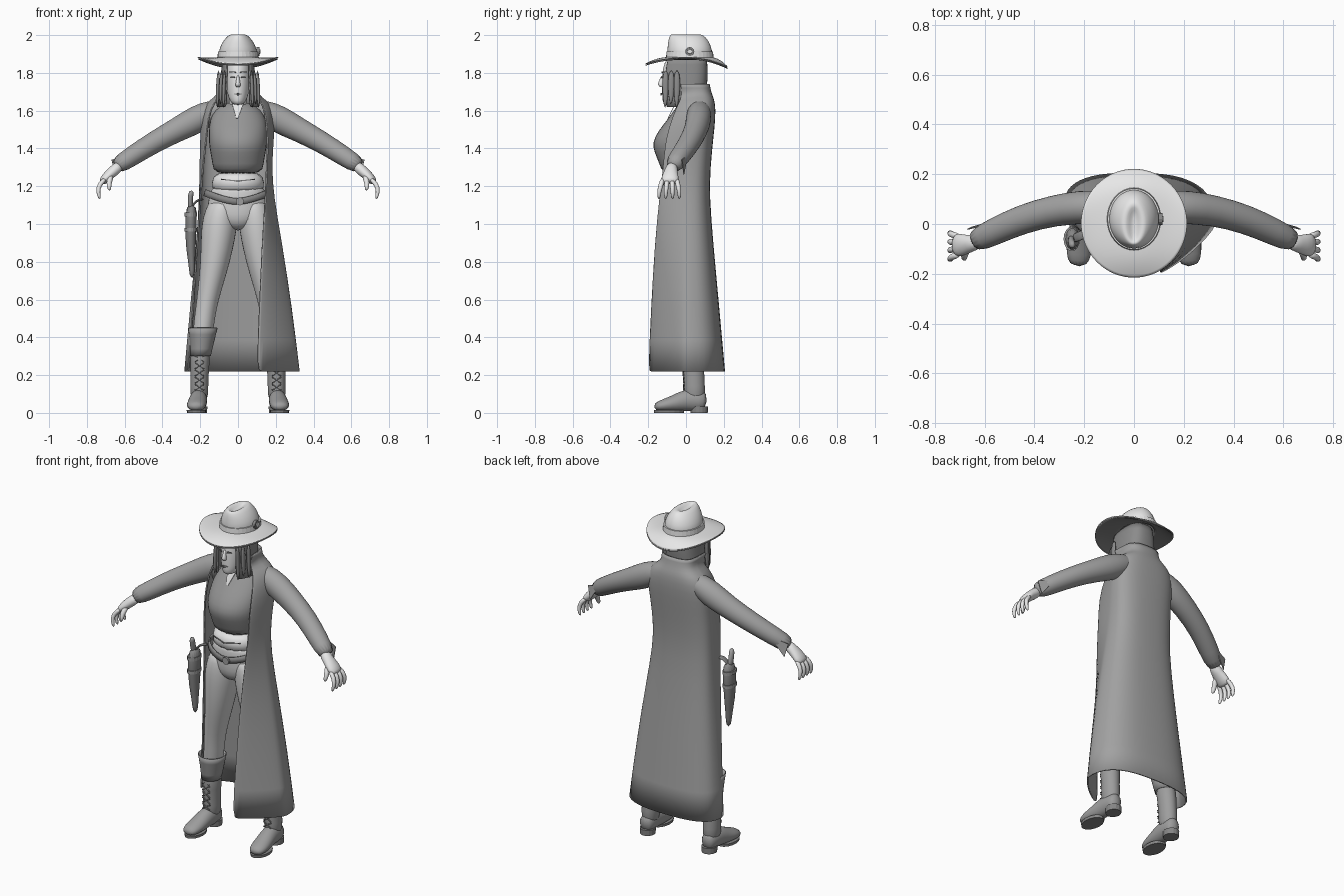
import bpy, bmesh, math
from mathutils import Vector

cube = bpy.data.objects.get("Cube")
if cube:
    bpy.data.objects.remove(cube, do_unlink=True)

UNIT = 0.01  # all sizes below are in hundredths
X, Y, Z = Vector((1, 0, 0)), Vector((0, 1, 0)), Vector((0, 0, 1))


def material(name, grey):
    mat = bpy.data.materials.new(name)
    mat.use_nodes = True
    colour = (grey, grey, grey, 1)
    mat.diffuse_color = colour
    mat.node_tree.nodes["Principled BSDF"].inputs["Base Color"].default_value = colour
    return mat


felt = material("pale felt", .85)
felt_shade = material("dark felt lining", .24)
skin = material("pale skin", .82)
cloth = material("coat grey", .36)
knit = material("sweater grey", .31)
denim = material("trouser grey", .66)
leather = material("boot leather", .34)
dark = material("dark leather", .24)
hair_mat = material("dark hair", .26)
linen = material("pale linen", .78)


def build(name, rows, mat, closed=True, caps=True, sub=1, thick=0):
    """Skin a list of point rows into one smooth surface."""
    bm = bmesh.new()
    grid = [[bm.verts.new(Vector(p) * UNIT) for p in row] for row in rows]
    n = len(grid[0])
    for low, high in zip(grid, grid[1:]):
        for i in range(n if closed else n - 1):
            j = (i + 1) % n
            bm.faces.new((low[i], low[j], high[j], high[i]))
    if closed and caps:
        bm.faces.new(grid[0])
        bm.faces.new(grid[-1])
    bmesh.ops.recalc_face_normals(bm, faces=bm.faces)
    for face in bm.faces:
        face.smooth = sub > 0
    mesh = bpy.data.meshes.new(name)
    bm.to_mesh(mesh)
    bm.free()
    mesh.materials.append(mat)
    obj = bpy.data.objects.new(name, mesh)
    bpy.context.collection.objects.link(obj)
    if sub:
        mod = obj.modifiers.new("Smooth", "SUBSURF")
        mod.levels = mod.render_levels = sub
    if thick:
        obj.modifiers.new("Thickness", "SOLIDIFY").thickness = thick * UNIT
    return obj


def loft(name, rows, mat, ref=None, n=16, **options):
    """Oval rings (x, y, z, width, depth), level or square to the path."""
    points = [Vector(r[:3]) for r in rows]
    rings = []
    for i, row in enumerate(rows):
        u, v = X, Y
        if ref:
            t = points[min(i + 1, len(rows) - 1)] - points[max(i - 1, 0)]
            u = t.cross(ref).normalized()
            v = u.cross(t).normalized()
        angles = [math.tau * k / n for k in range(n)]
        rings.append([points[i] + u * row[3] * math.cos(a) + v * row[-1] * math.sin(a)
                      for a in angles])
    return build(name, rings, mat, **options)


def pair(name, rows, mat, ref=None, **options):
    for side, s in (("left_", 1), ("right_", -1)):
        loft(side + name, [(r[0] * s, *r[1:]) for r in rows], mat, ref, **options)


def plate(name, points, mat, sides=(1, -1)):
    """Thin four-cornered plate, mirrored to both sides."""
    for s in sides:
        a, b, c, d = [(x * s, y, z) for x, y, z in points]
        build(name, [[a, b], [d, c]], mat, closed=False, sub=0, thick=.4)


def half_arc(z, back, side, s, power):
    """Curve from the back centre past the side to the front edge."""
    xs, ym, xf, yf = side
    steps = [math.pi / 2 * k / 6 for k in range(7)]
    rear = [(s * xs * math.sin(a) ** .75, ym + (back - ym) * max(math.cos(a), 0) ** .75, z)
            for a in steps]
    front = [(s * (xf + (xs - xf) * max(math.cos(a), 0) ** power),
              ym + (yf - ym) * math.sin(a) ** power, z) for a in steps[1:]]
    return rear + front


def wrap(name, rows, mat, power=1, thick=.8):
    """Open-fronted garment: rows of (z, back y, left side, right side)."""
    lines = [half_arc(z, back, sides[-1], -1, power)[::-1]
             + half_arc(z, back, sides[0], 1, power)[1:] for z, back, *sides in rows]
    return build(name, lines, mat, closed=False, thick=thick)


# Long coat with collar: closed over the left leg, swept back on the right
wrap("long_coat", [
    (174, 12.6, (11, 4, 11.5, -3)),
    (170, 13.4, (10.5, 5, 10, -2.5)),
    (167, 14.5, (12.5, 6, 10.5, -2.5)),
    (164, 15.5, (17.5, 6, 13, -4)),
    (157, 15.8, (20, 6, 15, -7), (20, 6, 16, -6)),
    (145, 14.5, (19, 4, 16, -11), (20, 4, 17, -8)),
    (130, 13, (18, 2, 15.5, -12), (20.5, 3, 19, -6)),
    (115, 12.5, (19, 0, 15, -14), (20.5, 3, 20, -4)),
    (90, 14.5, (23.5, 0, 13, -16.5), (22, 4, 22, -2)),
    (55, 17.8, (29, 0, 11.5, -18.5), (25.5, 5, 24, 0)),
    (22, 20.8, (33, 0, 10, -20), (28.5, 7, 26.5, 2)),
], cloth, power=1.6)

# Sleeves with a split cuff
pair("sleeve", [
    (5, 7, 162, 5, 4), (13, 7, 160, 6.3, 6), (21, 6.8, 155.8, 7, 7.8), (32, 5.5, 150, 6.3, 6.5),
    (45, 2, 143, 6, 5.8), (56, -3, 136, 5.5, 5.3), (65.5, -7.5, 129.8, 5, 4.8),
], cloth, Z)
plate("cuff_flap", [(52, 2, 138), (58, 1, 136), (65, -1, 126), (67, -2, 134)], cloth)

# Hands
pair("palm", [
    (62, -7, 131.5, 3), (66, -8, 128, 3.4, 3), (70, -8.5, 124.5, 4.9, 2.6), (72.5, -8.5, 121.5, 4.4, 2),
], skin, Z)
for k, name in enumerate(("little", "ring", "middle", "index")):
    y = -5 - 2.4 * k
    spread = 1.5 - 1.2 * k
    pair(name + "_finger", [
        (70, y, 124, 1.4), (73.5, y + spread * .5, 121, 1.4), (74.3, y + spread, 117, 1.2),
        (73, y + spread, 113, .8),
    ], skin, Y, n=8)
pair("thumb", [(67, -10, 126, 1.8), (68.5, -13, 122, 1.6), (68, -14.3, 117.5, 1)], skin, Y, n=8)

# Sweater, neck and waist
loft("sweater", [
    (0, -1.5, 126, 13.3, 11.3), (0, -2, 132, 13.8, 12.3), (0, -2.8, 138, 15, 14.3),
    (0, -3.2, 143, 15.8, 15), (0, -2, 149, 15.8, 13.2), (0, 1, 155, 15.3, 11.3),
    (0, 3, 160, 13, 9.6), (0, 3, 165, 6.5),
], knit)
loft("neck", [(0, 1, 158, 5), (0, 0, 165, 4.7), (0, -1, 172, 5)], skin)
plate("neck_opening", [(-3.2, -5.8, 164), (3, -5.8, 164), (0, -9.7, 156), (-1, -9.7, 156)], skin, sides=(1,))
loft("shirt_waist", [(0, -1.5, 116, 14.6, 11.5), (0, -1.5, 122, 14, 11.6),
                     (0, -1.5, 128, 13.5, 11.4)], linen)
plate("waist_strap", [(-9, -10.6, 123.4), (0, -13.3, 122.4), (0, -13.3, 123), (-9, -10.6, 124)], dark)

# Trousers
loft("trouser_hips", [
    (0, -1, 121, 13.5, 10), (0, -1, 117, 14.8, 10.8), (0, 0, 111, 16.6, 11.5),
    (0, 0, 105, 16.5, 11.4), (0, 0, 100, 12, 10), (0, 0, 96.5, 4, 6),
], denim)
pair("trouser_leg", [
    (7.5, 0, 114, 7, 9.5), (9, 0, 107, 8.8, 11.2), (9.8, 0, 100, 9.6, 11.4), (10.5, 0, 93, 9.3, 11),
    (12, 0, 80, 8, 9.5), (15, 1, 65, 6.4, 7.5), (17, 2, 55, 5.6, 6.6), (18.3, 3, 45, 5.6, 6.3),
    (20, 4, 30, 4.6, 5),
], denim)

# Slanted gun belt with buckle
angles = [math.tau * k / 24 for k in range(24)]
build("gun_belt", [[(r * math.cos(a) - .5, 12.6 * math.sin(a),
                     z + 5 * abs(math.cos(a)) ** 1.5) for a in angles]
                   for z, r in ((110, 18), (113.5, 17))], dark, caps=False, thick=.8)
loft("belt_buckle", [(1, -13.5, 112, 2.2), (1, -12, 112, 2.2)], leather, Z, n=8, sub=0)

# Holster and pistol
loft("holster", [
    (-24.5, -6, 111, 2.9, 4.8), (-25, -6, 100, 3.2, 4.8), (-25, -6, 87, 2.6, 3.6), (-24.5, -6, 80, 1.8, 2.2),
    (-24.3, -6, 71, 1.3, 1.6),
], dark, Y)
for z in (96, 104):
    loft("holster_band", [(-25, -6, z, 3.3, 4.9), (-25, -6, z + 2, 3.3, 4.9)], leather, sub=0)
loft("pistol_grip", [(-25, -6, 107, 1.5, 2), (-25.5, -7, 113, 1.4, 2), (-24.5, -9, 118, 1.6)], leather, Y, n=10)
loft("holster_strap", [(-18, -3, 113, .7, 2), (-22, -5, 113, .7, 2), (-25, -6, 108, .7, 2)], dark, Y, n=8)

# Boots
pair("boot_shaft", [
    (20.5, 4.5, 5, 4.8, 6), (20.5, 4.5, 14, 4.8, 5.6), (20.3, 4, 24, 5, 5.6), (19.8, 3, 35, 5.8, 6.5),
], leather)
pair("boot_cuff", [(19.8, 3, 30, 5.5, 6.2), (19, 2.5, 38, 6.6, 7.3), (18.6, 2, 45, 8, 8.2)],
     leather, caps=False, thick=.5)
pair("boot_foot", [
    (20.5, 11, 6, 3.5, 4.5), (20.7, 7, 6.5, 4.6, 5.8), (21, 0, 7, 4.8, 6), (21.6, -6, 5, 5.2, 4.4),
    (22.2, -12, 4, 5.3, 3.3), (22.4, -17, 3, 3.5, 2),
], leather, Z)
pair("boot_sole", [(22, -9, 0, 5, 7.8), (22, -9, 1.6, 5.2, 8)], dark, sub=0)
pair("boot_heel", [(20.6, 7, 0, 4.2, 4.5), (20.6, 7, 3.5, 4.4, 4.7)], dark, sub=0)
for k in range(6):
    z, y = 12 + 3.8 * k, -1.2 - .1 * k
    for d in (2.4, -2.4):
        pair("boot_lace", [(20.4 - d, y, z, .4), (20.4 + d, y, z + 3, .4)], dark, Z, n=6, sub=0)

# Head and face
loft("head", [
    (0, -8.5, 163, 2.5, 3), (0, -7, 165, 4.3, 5.6), (0, -5, 169, 5.8, 7.8), (0, -3, 174, 6.7, 10),
    (0, -2, 180, 7.1, 10.8), (0, -1, 186, 7, 10.8), (0, 0, 190, 5, 8),
], skin)
loft("nose", [(0, -12.3, 179, .7), (0, -13.2, 175, 1.1, 1.5), (0, -13.6, 173.5, 1.6),
              (0, -12.4, 172.3, 1)], skin, n=10)
plate("lips", [(-2, -12.3, 168.7), (0, -13.1, 168), (0, -13.1, 169.4), (-2, -12.3, 169)], leather)
plate("eye", [(1.5, -13, 177.3), (4.2, -11.5, 177.3), (3.6, -12, 178.2), (2, -12.9, 178.2)], dark)
plate("eyebrow", [(1.3, -13.1, 180), (4.8, -11, 180.3), (4.8, -11, 180.7), (1.3, -13.1, 180.6)], hair_mat)

# Shoulder-length hair with loose front locks
wrap("hair", [
    (188, 11, (8, 0, 6, -9.5)), (181, 11.8, (9, 0, 6, -11)), (172, 11.2, (10, 0, 6, -11.2)),
    (162, 9.5, (11, 0, 6.2, -10.5)),
], hair_mat, thick=1)
for k in range(3):
    x, y = 7 + 1.6 * k, -10.8 + 3 * k
    pair("hair_lock", [(x, y, 182, .7, 1.6), (x + .6, y, 171, 1.3, 2.2),
                       (x + .8, y - .3, 161 + k % 2 * 2, .5)], hair_mat, Y, n=8)


# Wide-brimmed hat, dark beneath the brim
def brim(name, mat, drop, thick):
    rows = []
    for f in (0, .3, .6, .85, 1):
        ring = []
        for k in range(32):
            a = math.tau * k / 32
            c, v = math.cos(a), math.sin(a)
            droop = (3.6 if v < 0 else 5.4) * v * v
            ring.append(((9 + 12.4 * f) * c, (11 + 11 * f) * v + 2 - 1.7 * f,
                         188.5 - f * f * droop - f * (1 - f) * 2 * c * c - drop))
        rows.append(ring)
    build(name, rows, mat, caps=False, thick=thick)


brim("hat_brim", felt, 0, .5)
brim("hat_brim_underside", felt_shade, .9, .25)
loft("hat_crown", [
    (0, 2, 187.5, 10.7, 12.4), (0, 2, 192, 10.2, 12), (0, 1.5, 196, 8.6, 11.2), (0, .7, 199, 6.2, 9.8),
    (0, 0, 200.8, 3.9, 8), (0, -.5, 199.3, 1.9, 6), (0, -.5, 198.5, .6, 3.5),
], felt, n=20)
loft("hat_band", [(0, 2, 188, 10.9, 12.6), (0, 2, 191.3, 10.6, 12.3)], linen, n=32, sub=0)
loft("hat_concha", [(9.8, 2, 191.3, 2.4), (11.4, 2, 191.3, 2.4)], dark, Z, n=12, sub=0)
loft("concha_centre", [(11, 2, 191.3, 1.4), (11.8, 2, 191.3, 1.2)], linen, Z, n=10, sub=0)
